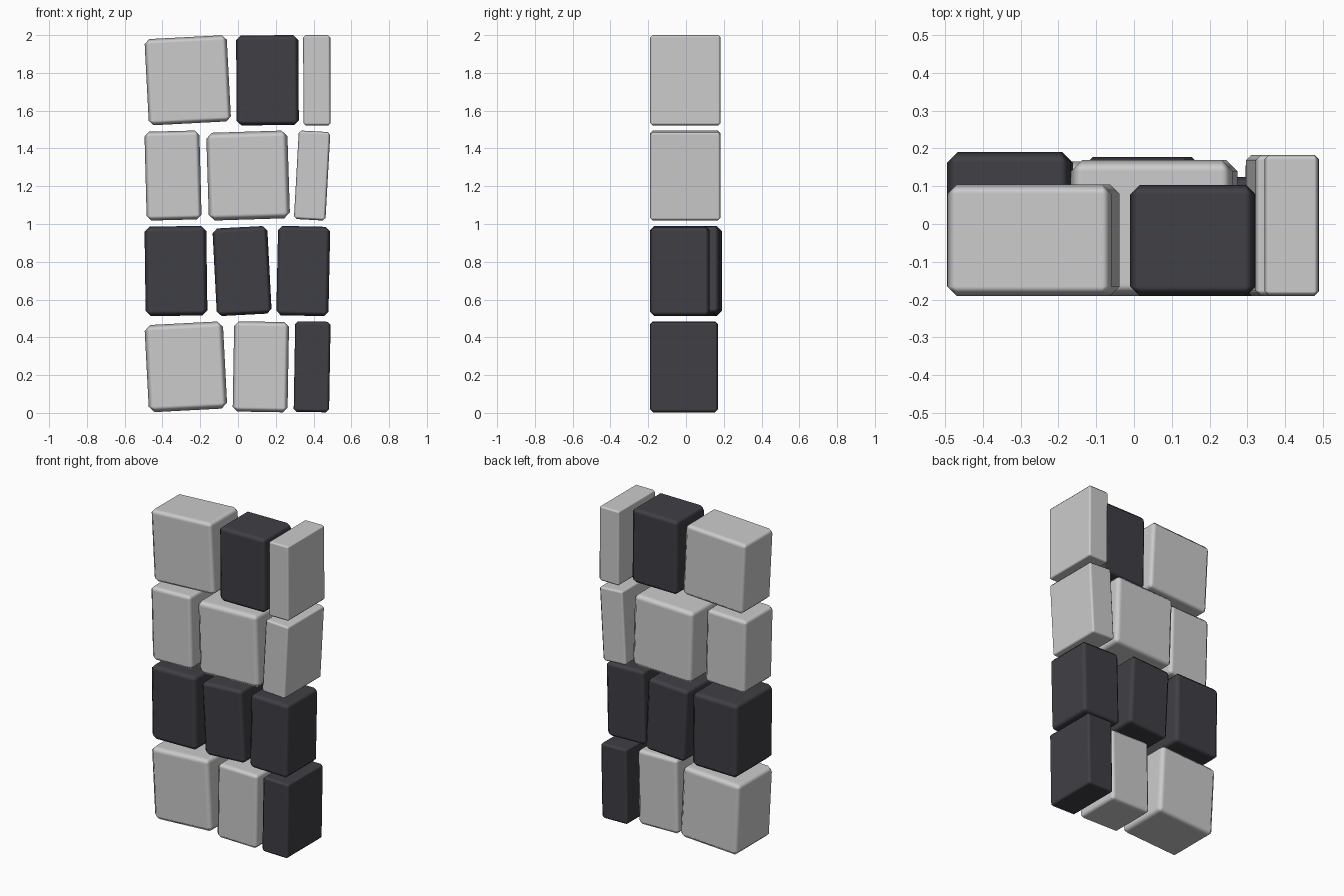
import bpy, bmesh, math
from mathutils import Matrix

if "Cube" in bpy.data.objects:
    bpy.data.objects.remove(bpy.data.objects["Cube"])

FRONT = -0.19

dark = bpy.data.materials.new("dark_stone")
dark.diffuse_color = (0.05, 0.05, 0.06, 1)
dark.use_nodes = True
dark.node_tree.nodes["Principled BSDF"].inputs["Base Color"].default_value = dark.diffuse_color


def stone(name, x0, x1, z0, z1, tilt, back, is_dark):
    """Chamfered block tilted in the wall plane, fitted to its x/z extents."""
    a = math.radians(tilt)
    s = abs(math.sin(a))
    w = (x1 - x0) - (z1 - z0 - 0.05) * s
    h = (z1 - z0) - (x1 - x0 - 0.05) * s
    d = back - FRONT
    bm = bmesh.new()
    bmesh.ops.create_cube(bm, size=1, matrix=Matrix.Diagonal((w, d, h, 1)))
    bmesh.ops.bevel(bm, geom=bm.edges[:], offset=0.085 * min(w, d, h),
                    segments=1, affect='EDGES')
    me = bpy.data.meshes.new(name)
    bm.to_mesh(me)
    bm.free()
    ob = bpy.data.objects.new(name, me)
    bpy.context.collection.objects.link(ob)
    ob.location = ((x0 + x1) / 2, (FRONT + back) / 2, (z0 + z1) / 2)
    ob.rotation_euler.y = -a
    if is_dark:
        me.materials.append(dark)
    # soft chamfers, flat main faces
    me.shade_smooth()
    ob.modifiers.new("weighted_normals", 'WEIGHTED_NORMAL').weight = 100


# Courses from the bottom up: z range, then stones (x0, x1, tilt, back, dark)
courses = [
    (0.003, 0.485, [(-0.495, -0.057, 3.0, 0.165, 0),
                    (-0.028, 0.270, -1.0, 0.12, 0),
                    (0.295, 0.490, -1.0, 0.17, 1)]),
    (0.512, 0.990, [(-0.495, -0.162, 0.8, 0.19, 1),
                    (-0.135, 0.178, 3.0, 0.177, 1),
                    (0.203, 0.488, -1.2, 0.125, 1)]),
    (1.018, 1.495, [(-0.495, -0.193, 1.5, 0.10, 0),
                    (-0.168, 0.275, 1.8, 0.17, 0),
                    (0.297, 0.488, -3.2, 0.183, 0)]),
    (1.522, 2.000, [(-0.495, -0.037, 3.0, 0.105, 0),
                    (-0.010, 0.322, 0.4, 0.103, 1),
                    (0.345, 0.490, 0.2, 0.183, 0)]),
]
for row, (z0, z1, stones) in enumerate(courses, 1):
    for col, (x0, x1, tilt, back, is_dark) in enumerate(stones, 1):
        stone(f"stone_row{row}_{col}", x0, x1, z0, z1, tilt, back, is_dark)
